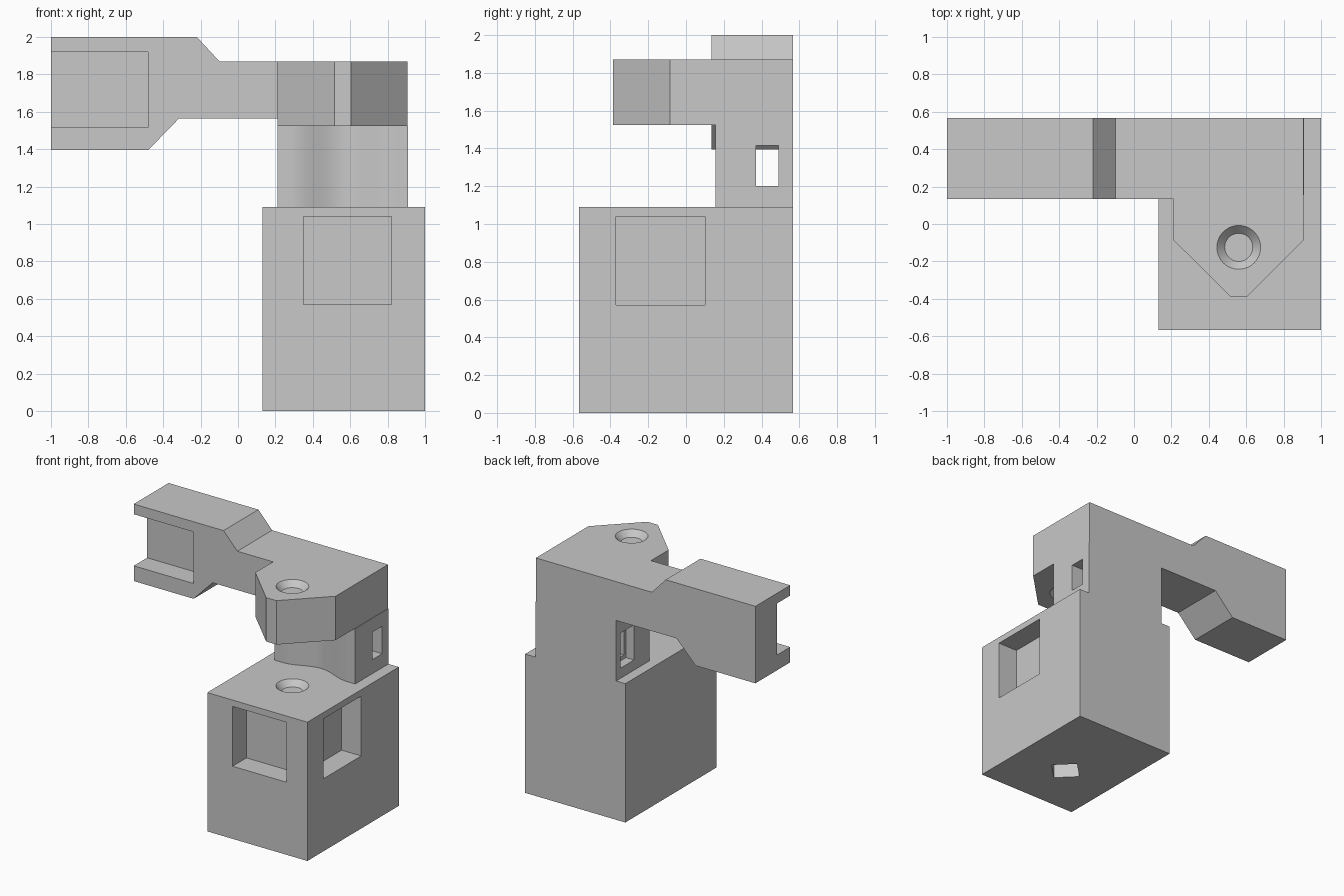
import bpy, bmesh, math
from mathutils import Matrix, Vector

old = bpy.data.objects.get("Cube")
if old:
    bpy.data.objects.remove(old, do_unlink=True)

grey = bpy.data.materials.new("light grey")
grey.use_nodes = True
colour = (0.58, 0.58, 0.58, 1)
grey.diffuse_color = colour
grey.node_tree.nodes["Principled BSDF"].inputs["Base Color"].default_value = colour


def finish(name, bm):
    bmesh.ops.recalc_face_normals(bm, faces=bm.faces)
    mesh = bpy.data.meshes.new(name)
    bm.to_mesh(mesh)
    bm.free()
    mesh.materials.append(grey)
    obj = bpy.data.objects.new(name, mesh)
    bpy.context.collection.objects.link(obj)
    return obj


def prism(name, points, depth):
    """Extrude a closed outline of 3D points along a depth vector."""
    bm = bmesh.new()
    face = bm.faces.new([bm.verts.new(p) for p in points])
    new = bmesh.ops.extrude_face_region(bm, geom=[face])["geom"]
    verts = [v for v in new if isinstance(v, bmesh.types.BMVert)]
    bmesh.ops.translate(bm, verts=verts, vec=depth)
    return finish(name, bm)


def box(name, x0, x1, y0, y1, z0, z1):
    outline = [(x0, y0, z0), (x1, y0, z0), (x1, y1, z0), (x0, y1, z0)]
    return prism(name, outline, Vector((0, 0, z1 - z0)))


def cone(name, z0, z1, r0, r1, sides=48, turn=0.0):
    """Frustum on the pivot axis."""
    bm = bmesh.new()
    place = Matrix.Translation((PX, PY, (z0 + z1) / 2)) @ Matrix.Rotation(turn, 4, "Z")
    bmesh.ops.create_cone(bm, cap_ends=True, segments=sides, radius1=r0,
                          radius2=r1, depth=z1 - z0, matrix=place)
    return finish(name, bm)


def cut(obj, cutters):
    for c in cutters:
        c.hide_render = True
        mod = obj.modifiers.new("cut", "BOOLEAN")
        mod.operation = "DIFFERENCE"
        mod.solver = "EXACT"
        mod.object = c
    graph = bpy.context.evaluated_depsgraph_get()
    mesh = bpy.data.meshes.new_from_object(obj.evaluated_get(graph))
    obj.modifiers.clear()
    obj.data = mesh
    for c in cutters:
        bpy.data.objects.remove(c, do_unlink=True)


def smooth(obj):
    bpy.ops.object.select_all(action="DESELECT")
    obj.select_set(True)
    bpy.context.view_layer.objects.active = obj
    bpy.ops.object.shade_smooth_by_angle(angle=math.radians(30))


PX, PY = 0.56, -0.125            # pivot axis
BACK = 0.567
BASE_TOP, HEAD_LOW, HEAD_TOP = 1.09, 1.525, 1.87
CUP, RIM, FLOOR = 0.045, 0.117, 0.075


def cup_down(z):
    return cone("cup_cutter", z - CUP, z + CUP, FLOOR, 2 * RIM - FLOOR)


# Base block with two square windows, a pivot cup and a square socket below
base = box("base_block", 0.13, 1.0, -BACK, BACK, 0, BASE_TOP)
cut(base, [
    box("front_window", 0.35, 0.82, -0.7, -0.395, 0.57, 1.04),
    box("side_window", 0.83, 1.1, -0.37, 0.1, 0.57, 1.04),
    cup_down(BASE_TOP),
    cone("socket", -0.1, 0.4, 0.134, 0.134, sides=4),
])

# Neck with a softly hollowed front and a stepped slot across it
outline = [(0.91, BACK, BASE_TOP), (0.21, BACK, BASE_TOP), (0.21, 0.155, BASE_TOP)]
steps = 28
for i in range(steps + 1):
    t = 2 * i / steps - 1
    hollow = 0.075 * 0.5 * (1 + math.cos(math.pi * t))
    outline.append((PX + 0.28 * t, 0.155 + hollow, BASE_TOP))
outline.append((0.91, 0.155, BASE_TOP))
neck = prism("neck", outline, Vector((0, 0, HEAD_LOW - BASE_TOP)))
cut(neck, [
    box("slot", 0.0, 1.2, 0.37, 0.49, 1.2, 1.415),
    box("slot_recess", 0.0, 0.28, 0.345, 0.515, 1.17, 1.445),
])

# Pointed head with pivot cups above and below
plan = [(0.21, BACK), (0.21, -0.085), (0.515, -0.387), (0.605, -0.387),
        (0.907, -0.085), (0.907, BACK)]
head = prism("head", [(x, y, HEAD_LOW) for x, y in plan],
             Vector((0, 0, HEAD_TOP - HEAD_LOW)))
cut(head, [
    cup_down(HEAD_TOP),
    cone("cup_cutter", HEAD_LOW - CUP, HEAD_LOW + CUP, 2 * RIM - FLOOR, FLOOR),
])

# Side arm that thickens toward its end, with a channel in the front
side = [(-1, 1.395), (-0.48, 1.395), (-0.315, 1.565), (0.21, 1.565),
        (0.21, HEAD_TOP), (-0.1, HEAD_TOP), (-0.22, 2), (-1, 2)]
arm = prism("arm", [(x, 0.135, z) for x, z in side], Vector((0, BACK - 0.135, 0)))
cut(arm, [box("channel", -1.2, -0.48, 0.0, 0.3, 1.515, 1.92)])

for part in (base, neck, head, arm):
    smooth(part)
